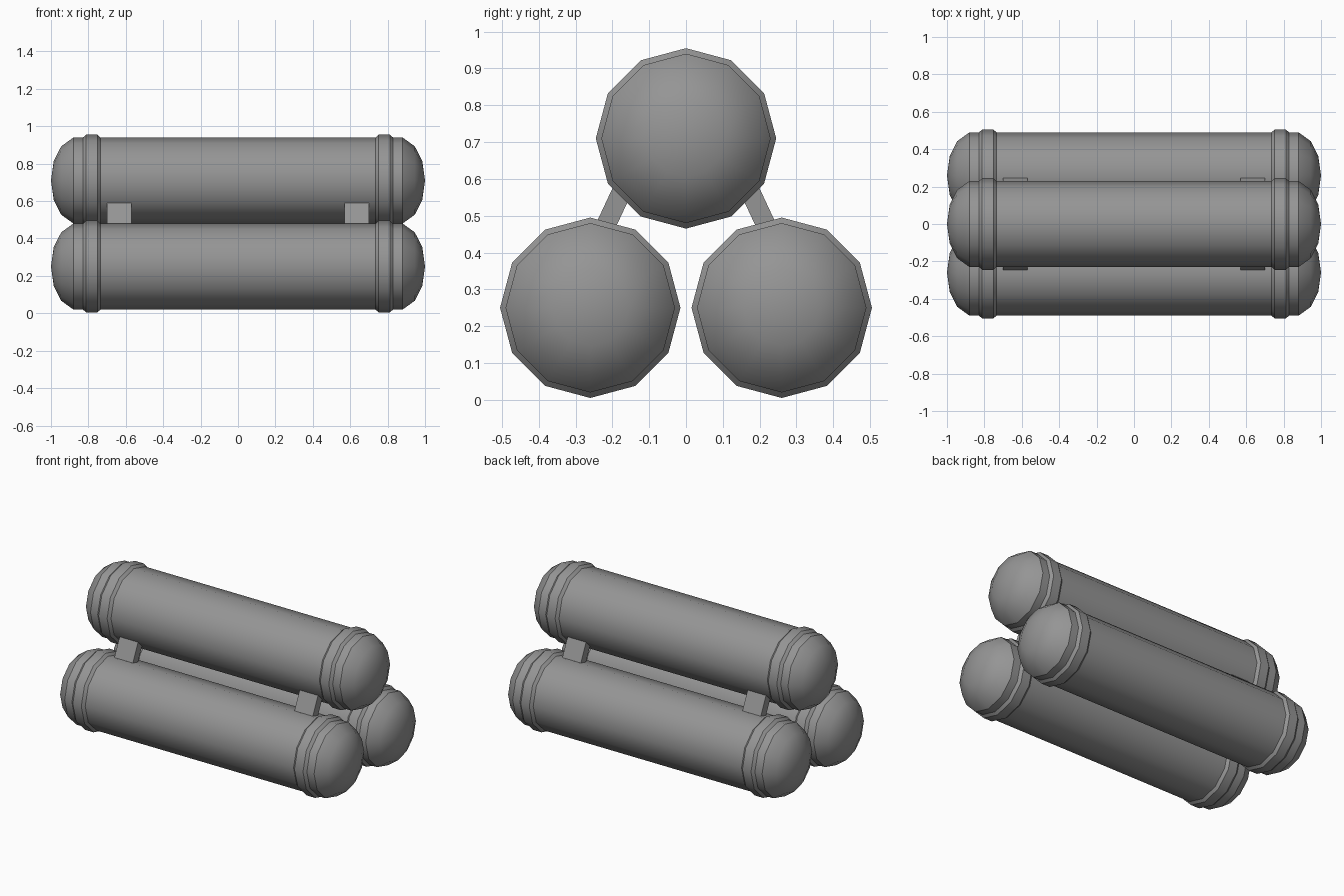
import bpy, bmesh, math
from mathutils import Matrix

cube = bpy.data.objects.get("Cube")
if cube:
    bpy.data.objects.remove(cube, do_unlink=True)

SIDES = 12
BODY_R, RING_R = 0.23, 0.245
CENTRES = {"top_tank": (0, 0.71), "front_tank": (-0.26, 0.25), "back_tank": (0.26, 0.25)}

grey = bpy.data.materials.new("grey_metal")
grey.use_nodes = True
colour = (0.3, 0.3, 0.3, 1)
grey.diffuse_color = colour
grey.node_tree.nodes["Principled BSDF"].inputs["Base Color"].default_value = colour


def add_object(name, bm, smooth):
    bmesh.ops.recalc_face_normals(bm, faces=bm.faces)
    mesh = bpy.data.meshes.new(name)
    bm.to_mesh(mesh)
    bm.free()
    mesh.materials.append(grey)
    obj = bpy.data.objects.new(name, mesh)
    bpy.context.collection.objects.link(obj)
    if smooth:
        bpy.ops.object.select_all(action="DESELECT")
        obj.select_set(True)
        bpy.context.view_layer.objects.active = obj
        bpy.ops.object.shade_smooth_by_angle(angle=math.radians(36))
    return obj


def lathe(name, profile, centre):
    """Turn (x, radius) points around an axis along x."""
    bm = bmesh.new()
    rings = []
    for x, r in profile:
        count = SIDES if r > 0 else 1
        angles = [2 * math.pi * i / SIDES for i in range(count)]
        rings.append([bm.verts.new((x, centre[0] + r * math.sin(a),
                                    centre[1] + r * math.cos(a))) for a in angles])
    for a, b in zip(rings, rings[1:]):
        for i in range(SIDES):
            j = (i + 1) % SIDES
            if len(b) == 1:
                bm.faces.new((a[i], a[j], b[0]))
            else:
                bm.faces.new((a[i], a[j], b[j], b[i]))
    return add_object(name, bm, True)


DOME = [(0.88, BODY_R), (0.945, 0.183), (0.985, 0.105), (1.0, 0)]
BAND = [(0.735, BODY_R), (0.752, RING_R), (0.812, RING_R), (0.829, BODY_R)]

# Three tanks, each with a body, rounded ends and raised bands
for name, centre in CENTRES.items():
    lathe(name + "_body", [(-0.88, BODY_R), (0.88, BODY_R)], centre)
    for side, sign in (("left", 1), ("right", -1)):
        lathe(f"{name}_{side}_dome", [(sign * x, r) for x, r in DOME], centre)
        lathe(f"{name}_{side}_band", [(sign * x, r) for x, r in BAND], centre)

# Slanted struts joining the lower tanks to the top one
for depth, dy in (("front", -1), ("back", 1)):
    for side, dx in (("left", 1), ("right", -1)):
        bm = bmesh.new()
        place = (Matrix.Translation((dx * 0.635, dy * 0.195, 0.522))
                 @ Matrix.Rotation(dy * math.radians(25), 4, "X")
                 @ Matrix.Diagonal((0.13, 0.053, 0.18, 1)))
        bmesh.ops.create_cube(bm, size=1, matrix=place)
        add_object(f"{depth}_{side}_strut", bm, False)
